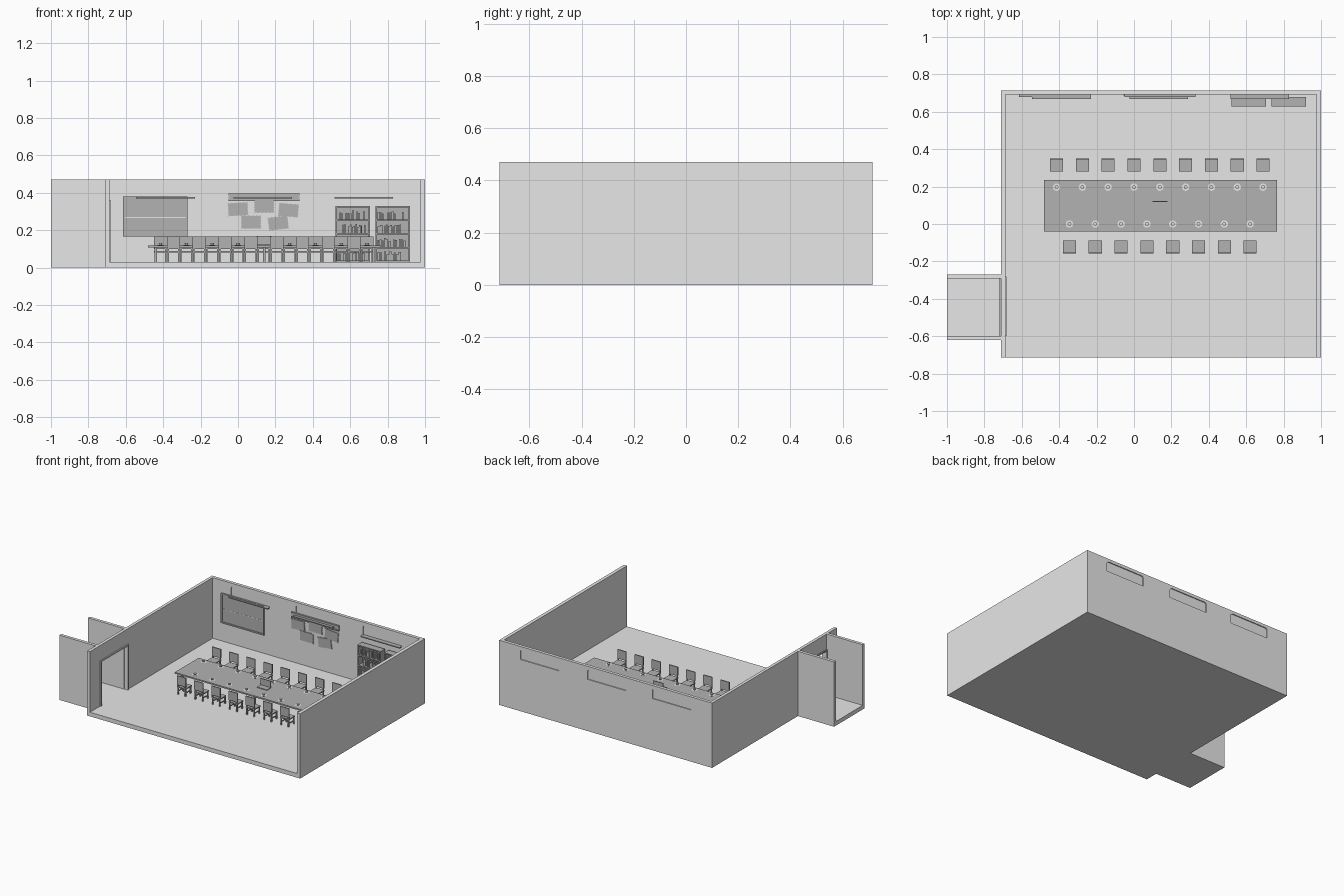
import bpy, bmesh, math, random

random.seed(4)
scene_cube = bpy.data.objects.get("Cube")
if scene_cube:
    bpy.data.objects.remove(scene_cube, do_unlink=True)


def make_material(name, value):
    m = bpy.data.materials.new(name)
    m.use_nodes = True
    colour = (value, value, value, 1)
    m.diffuse_color = colour
    m.node_tree.nodes["Principled BSDF"].inputs["Base Color"].default_value = colour
    return m


LIGHT = make_material("light grey", 0.8)
DARK = make_material("mid grey", 0.45)


def finish(name, bm, mat):
    bmesh.ops.recalc_face_normals(bm, faces=bm.faces)
    mesh = bpy.data.meshes.new(name)
    bm.to_mesh(mesh)
    bm.free()
    mesh.materials.append(mat)
    ob = bpy.data.objects.new(name, mesh)
    bpy.context.collection.objects.link(ob)
    return ob


def add_box(bm, x, y, z):
    """Box from three (low, high) ranges."""
    verts = bmesh.ops.create_cube(bm, size=1)["verts"]
    for v in verts:
        for i, (low, high) in enumerate((x, y, z)):
            v.co[i] = (low + high) / 2 + v.co[i] * (high - low)


def boxes(name, mat, *ranges):
    bm = bmesh.new()
    for r in ranges:
        add_box(bm, *r)
    return finish(name, bm, mat)


def plate(name, mat, outline, y0, y1):
    """Extrude an x, z outline from y0 to y1."""
    bm = bmesh.new()
    face = bm.faces.new([bm.verts.new((x, y0, z)) for x, z in outline])
    moved = bmesh.ops.extrude_face_region(bm, geom=[face])["geom"]
    for v in moved:
        if isinstance(v, bmesh.types.BMVert):
            v.co.y = y1
    return finish(name, bm, mat)


def cut(target, cutter):
    mod = target.modifiers.new("opening", "BOOLEAN")
    mod.operation = "DIFFERENCE"
    mod.solver = "EXACT"
    mod.object = cutter
    cutter.hide_render = True
    cutter.hide_viewport = True
    cutter.display_type = "WIRE"


# Room shell
FLOOR, TOP = 0.03, 0.47
boxes("room_floor", LIGHT, ((-0.71, 1), (-0.715, 0.715), (0, FLOOR)))
boxes("left_wall", LIGHT, ((0.975, 1), (-0.715, 0.715), (FLOOR, TOP)))
right_wall = boxes("right_wall", LIGHT, ((-0.71, -0.688), (-0.715, 0.715), (FLOOR, TOP)))
back_wall = boxes("back_wall", LIGHT, ((-0.688, 0.975), (0.692, 0.715), (FLOOR, TOP)))

# Doorway and its casing
DOOR = (-0.59, -0.29)
cut(right_wall, boxes("doorway_cutter", LIGHT, ((-0.8, -0.6), DOOR, (FLOOR - 0.01, 0.35))))
for side, x in (("outer", (-0.718, -0.708)), ("inner", (-0.69, -0.681))):
    boxes(side + "_door_casing", LIGHT if side == "inner" else DARK,
          (x, (DOOR[0] - 0.01, DOOR[0]), (FLOOR, 0.36)),
          (x, (DOOR[1], DOOR[1] + 0.01), (FLOOR, 0.36)),
          (x, DOOR, (0.35, 0.36)))

# Hallway, open at the far end
boxes("hallway_floor", LIGHT, ((-1, -0.71), (-0.62, -0.27), (0, FLOOR)))
boxes("hallway_walls", LIGHT,
      ((-1, -0.71), (-0.62, -0.598), (FLOOR, TOP)),
      ((-1, -0.71), (-0.292, -0.27), (FLOOR, TOP)))


# High windows with rounded upper corners, and sills
def window_outline(x0, x1, z0, z1, r=0.015):
    points = [(x0, z0), (x1, z0)]
    for cx, start in ((x1 - r, 0), (x0 + r, 90)):
        for step in range(4):
            a = math.radians(start + step * 30)
            points.append((cx + r * math.cos(a), z1 - r + r * math.sin(a)))
    return points


for i, x in enumerate((-0.54, -0.02, 0.52)):
    outline = window_outline(x, x + 0.31, 0.375, 0.448)
    cut(back_wall, plate("window_cutter", LIGHT, outline, 0.67, 0.74))
    plate("window_pane", LIGHT, outline, 0.699, 0.708)
    boxes("window_sill", DARK, ((x - 0.005, x + 0.31), (0.667, 0.699), (0.37, 0.377)))

# Wall board: frame, panel and centre strip
boxes("board_panel", DARK, ((-0.61, -0.275), (0.686, 0.692), (0.17, 0.375)))
boxes("board_frame", DARK,
      ((-0.615, -0.27), (0.68, 0.692), (0.165, 0.175)),
      ((-0.615, -0.27), (0.68, 0.692), (0.37, 0.38)),
      ((-0.615, -0.605), (0.68, 0.692), (0.175, 0.37)),
      ((-0.28, -0.27), (0.68, 0.692), (0.175, 0.37)))
boxes("board_strip", LIGHT, ((-0.605, -0.28), (0.685, 0.687), (0.266, 0.27)))

# Hanging rail and crimped-edge cards
boxes("display_rail", DARK,
      ((-0.05, 0.33), (0.686, 0.692), (0.355, 0.395)),
      ((-0.05, 0.33), (0.68, 0.688), (0.387, 0.395)),
      ((-0.05, 0.33), (0.68, 0.688), (0.355, 0.363)))


def crimped_outline(cx, cz, w, h, teeth, tilt):
    corners = [(-w, -h), (w, -h), (w, h), (-w, h)]
    points = []
    for k, (ax, az) in enumerate(corners):
        bx, bz = corners[(k + 1) % 4]
        for j in range(teeth):
            t = j / teeth
            shrink = 1 - 0.09 * (j % 2)
            px, pz = (ax + (bx - ax) * t) * shrink, (az + (bz - az) * t) * shrink
            points.append((cx + px * math.cos(tilt) - pz * math.sin(tilt),
                           cz + px * math.sin(tilt) + pz * math.cos(tilt)))
    return points


for x, z, tilt in ((0, 0.312, 0.05), (0.14, 0.328, 0), (0.27, 0.307, -0.08),
                   (0.07, 0.243, 0), (0.215, 0.238, 0.12)):
    plate("display_card", DARK, crimped_outline(x, z, 0.055, 0.036, 10, tilt), 0.686, 0.692)


# Bookcases with four rows of books
def bookcase(x0, x1):
    y, z0, z1 = (0.628, 0.678), FLOOR, 0.33
    parts = [((x0, x1), (0.672, 0.678), (z0, z1)),
             ((x0, x0 + 0.008), y, (z0, z1)), ((x1 - 0.008, x1), y, (z0, z1))]
    levels = [z0 + k * (z1 - z0 - 0.008) / 4 for k in range(5)]
    parts += [((x0, x1), y, (z, z + 0.008)) for z in levels]
    boxes("bookcase", DARK, *parts)
    books = []
    for z in levels[:4]:
        x = x0 + 0.012
        while x < x1 - 0.025:
            w = random.uniform(0.006, 0.012)
            if random.random() < 0.8:
                books.append(((x, x + w), (0.637, 0.67),
                              (z + 0.008, z + random.uniform(0.04, 0.056))))
            x += w + 0.002
    boxes("books", DARK, *books)


bookcase(0.52, 0.705)
bookcase(0.735, 0.92)

# Long table
TABLE = 0.118
boxes("table_top", DARK, ((-0.48, 0.765), (-0.04, 0.235), (TABLE - 0.01, TABLE)))
boxes("table_legs", DARK, *[((x - 0.006, x + 0.006), (y - 0.006, y + 0.006), (FLOOR, TABLE - 0.01))
                            for x in (-0.44, 0.14, 0.725) for y in (-0.01, 0.205)])


# Chairs: side is the direction from the table to the chair back
def chair(cx, cy, side):
    h = 0.035
    back = sorted((cy + side * h, cy + side * (h - 0.008)))
    parts = [((cx - h, cx + h), (cy - h, cy + h), (0.08, 0.088)),
             ((cx - h, cx + h), back, (0.1, 0.165))]
    for sx in (-1, 1):
        px = cx + sx * 0.029
        parts.append(((px - 0.004, px + 0.004), back, (0.088, 0.1)))
        parts.append(((px - 0.003, px + 0.003), (cy - 0.029, cy + 0.029), (0.05, 0.056)))
        for sy in (-1, 1):
            py = cy + sy * 0.029
            parts.append(((px - 0.004, px + 0.004), (py - 0.004, py + 0.004), (FLOOR, 0.08)))
    boxes("chair", DARK, *parts)


# Saucer with a small cup
def cup(x, y):
    bm = bmesh.new()
    for r0, r1, z0, z1 in ((0.013, 0.02, 0, 0.004), (0.007, 0.01, 0.004, 0.013)):
        verts = bmesh.ops.create_cone(bm, cap_ends=True, segments=16, radius1=r0,
                                      radius2=r1, depth=z1 - z0)["verts"]
        bmesh.ops.translate(bm, verts=verts, vec=(x, y, TABLE + (z0 + z1) / 2))
    finish("cup_and_saucer", bm, LIGHT)


for count, start, chair_y, cup_y, side in ((9, -0.414, 0.315, 0.197, 1),
                                           (8, -0.345, -0.122, 0, -1)):
    for i in range(count):
        x = start + i * 0.138
        chair(x, chair_y, side)
        cup(x, cup_y)

# Laptop
boxes("laptop", DARK,
      ((0.1, 0.18), (0.075, 0.122), (TABLE, TABLE + 0.005)),
      ((0.1, 0.18), (0.117, 0.122), (TABLE + 0.005, 0.17)))
